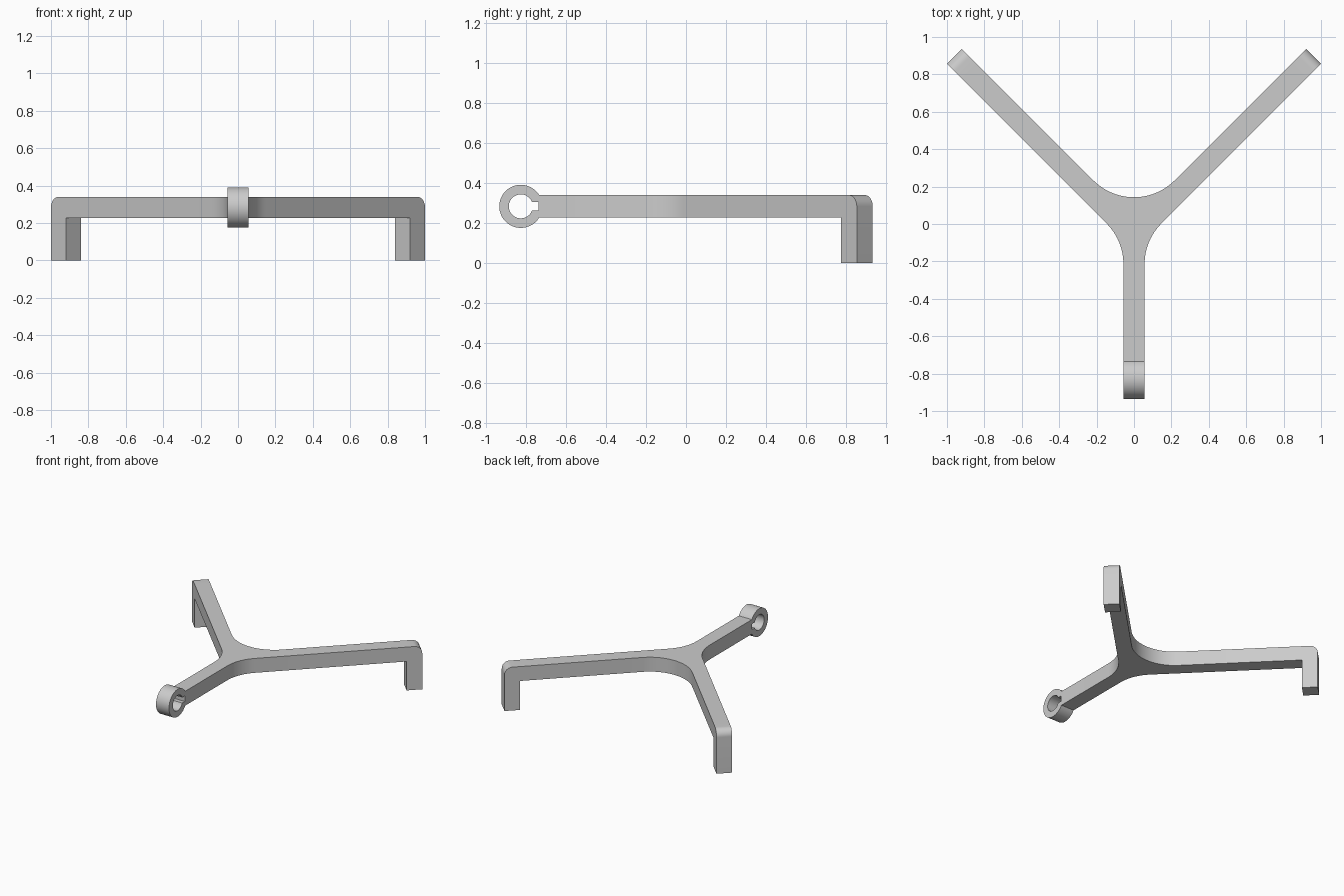
import bpy, bmesh, math
from mathutils import Vector

if "Cube" in bpy.data.objects:
    bpy.data.objects.remove(bpy.data.objects["Cube"], do_unlink=True)

W = 0.0565            # half width and half height of the bars
ZC = 0.2835           # height of the bar centre line
FILLET = 0.307        # plan fillets at the hub
K = 0.064             # arm axes meet at y = -K
RING, HOLE, SLOT = 0.108, 0.06, 0.022
RING_Y = -0.828
ROOT2 = math.sqrt(2)
ARM_END = ROOT2 - W
FOOT_IN = ARM_END - 2 * W
STEM_END = RING_Y + math.sqrt(RING**2 - W**2)

bm = bmesh.new()


def arc(cx, cy, r, start, end, n):
    angles = [math.radians(start + (end - start) * i / n) for i in range(n + 1)]
    return [(cx + r * math.cos(a), cy + r * math.sin(a)) for a in angles]


def walls(a, b, skip=()):
    """Join two matching vertex loops with quads, leaving out skipped sides."""
    n = len(a)
    for i in range(n):
        if i not in skip:
            j = (i + 1) % n
            bm.faces.new((a[i], a[j], b[j], b[i]))


def loops(points, place):
    """Place a 2D profile at both sides of its thickness."""
    return [[bm.verts.new(place(u, v, side)) for u, v in points] for side in (-W, W)]


# Hub, stem and arms: half outline in plan, mirrored
def arm_point(s, across):
    return ((s + across) / ROOT2, (s - across) / ROOT2 - K)


tangent_y = W - K - W * ROOT2 - FILLET * math.tan(math.pi / 8)
half = [(W, STEM_END)]
half += arc(W + FILLET, tangent_y, FILLET, 180, 135, 12)
arm_side = len(half)
half += [arm_point(FOOT_IN, W), arm_point(FOOT_IN, -W)]
half += arc(0, -K + W * ROOT2 + FILLET * ROOT2, FILLET, -45, -90, 12)
outline = half + [(-x, y) for x, y in reversed(half[:-1])]
total = len(outline)
low, high = loops(outline, lambda u, v, side: (u, v, ZC + side))
bm.faces.new(low)
bm.faces.new(high)
walls(low, high, (arm_side, total - 2 - arm_side, total - 1))

# Feet: rounded outer corner, square inner corner
foot = [(FOOT_IN, 0), (FOOT_IN, ZC - W), (FOOT_IN, ZC + W)]
foot += arc(ARM_END - W, ZC, W, 90, 0, 12) + [(ARM_END, 0)]
for mirror in (1, -1):
    def place_foot(s, z, side):
        x, y = arm_point(s, side)
        return (mirror * x, y, z)
    near, far = loops(foot, place_foot)
    bm.faces.new(near)
    bm.faces.new(far)
    walls(near, far, (1,))

# Clamp ring with keyed hole, open where it meets the stem
STEPS = 64
a0 = math.degrees(math.asin(W / RING))
b0 = math.degrees(math.asin(SLOT / HOLE))
outer = arc(RING_Y, ZC, RING, a0, 360 - a0, STEPS)
inner = arc(RING_Y, ZC, HOLE, b0, 360 - b0, STEPS)
inner += [(STEM_END - 0.004, ZC - SLOT), (STEM_END - 0.004, ZC + SLOT)]


def place_ring(y, z, side):
    return (side, y, z)


outs, ins = loops(outer, place_ring), loops(inner, place_ring)
walls(*outs, (STEPS,))
walls(*ins)
for o, i in zip(outs, ins):
    for n in range(STEPS):
        bm.faces.new((o[n], o[n + 1], i[n + 1], i[n]))
    bm.faces.new((o[STEPS], o[0], i[0], i[-1], i[-2], i[STEPS]))

bmesh.ops.remove_doubles(bm, verts=bm.verts, dist=0.0002)
bmesh.ops.recalc_face_normals(bm, faces=bm.faces)

mesh = bpy.data.meshes.new("three_arm_bracket")
bm.to_mesh(mesh)
bm.free()
bracket = bpy.data.objects.new("three_arm_bracket", mesh)
bpy.context.collection.objects.link(bracket)

# Plain grey metal
grey = bpy.data.materials.new("plain_grey")
grey.use_nodes = True
colour = (0.6, 0.6, 0.6, 1)
grey.diffuse_color = colour
grey.node_tree.nodes["Principled BSDF"].inputs["Base Color"].default_value = colour
mesh.materials.append(grey)

bpy.ops.object.select_all(action="DESELECT")
bracket.select_set(True)
bpy.context.view_layer.objects.active = bracket
bpy.ops.object.shade_smooth_by_angle(angle=math.radians(30))
